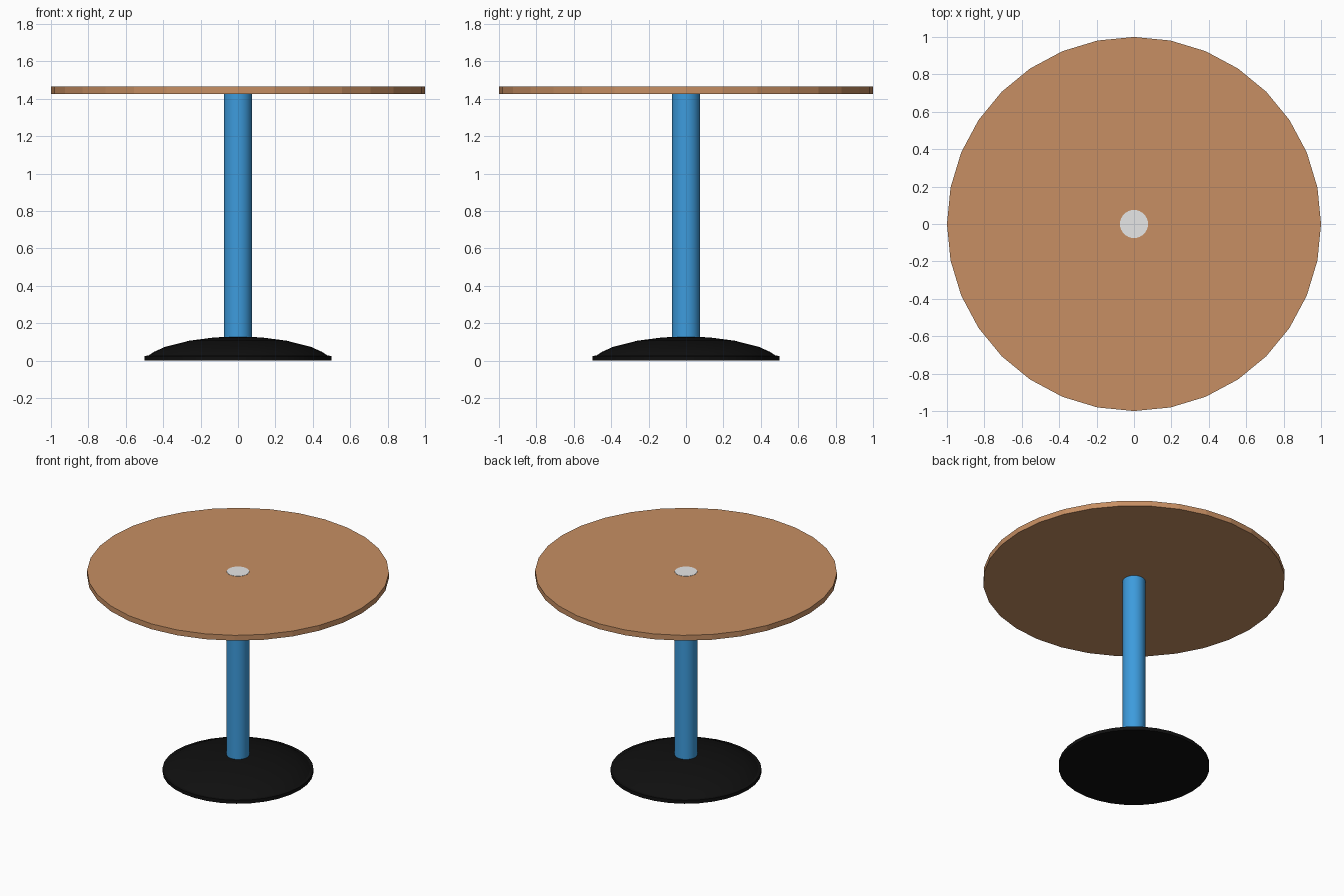
import bpy
import math

cube = bpy.data.objects.get("Cube")
if cube:
    bpy.data.objects.remove(cube, do_unlink=True)


def material(name, color):
    mat = bpy.data.materials.new(name)
    mat.use_nodes = True
    mat.diffuse_color = (*color, 1)
    mat.node_tree.nodes["Principled BSDF"].inputs["Base Color"].default_value = (*color, 1)
    return mat


wood = material("tan wood", (0.57, 0.275, 0.125))
blue = material("blue paint", (0.047, 0.33, 0.72))
black = material("black", (0.005, 0.005, 0.005))
grey = material("light grey", (0.8, 0.8, 0.8))


def lathe(name, profile, sides, mat, smooth=True):
    """Revolve a (radius, height) profile around z; radius 0 makes a pole."""
    verts, rings, faces = [], [], []
    for r, z in profile:
        count = sides if r > 0 else 1
        rings.append([len(verts) + i for i in range(count)])
        for i in range(count):
            a = math.tau * i / sides
            verts.append((r * math.cos(a), r * math.sin(a), z))
    for low, high in zip(rings, rings[1:]):
        for i in range(sides):
            j = (i + 1) % sides
            if len(high) == 1:
                faces.append((low[i], low[j], high[0]))
            else:
                faces.append((low[i], low[j], high[j], high[i]))
    # Close the open ends with flat caps
    faces.append(rings[0][::-1])
    if len(rings[-1]) > 1:
        faces.append(rings[-1])
    mesh = bpy.data.meshes.new(name)
    mesh.from_pydata(verts, [], faces)
    mesh.materials.append(mat)
    obj = bpy.data.objects.new(name, mesh)
    bpy.context.collection.objects.link(obj)
    if smooth:
        bpy.ops.object.select_all(action="DESELECT")
        obj.select_set(True)
        bpy.context.view_layer.objects.active = obj
        bpy.ops.object.shade_smooth_by_angle(angle=math.radians(30))
    return obj


# Domed foot with a thin flat rim
lathe("base", [(0.5, 0), (0.5, 0.025), (0.48, 0.026), (0.45, 0.046), (0.39, 0.073),
               (0.26, 0.106), (0.13, 0.123), (0, 0.13)], 32, black)

# Round column from the foot to the underside of the top
lathe("column", [(0.075, 0.11), (0.075, 1.426)], 32, blue)

# Faceted round top
lathe("tabletop", [(1, 1.425), (1, 1.464)], 32, wood, smooth=False)

# Thin disc at the centre of the top
lathe("centre_cap", [(0.075, 1.463), (0.075, 1.466)], 32, grey)
